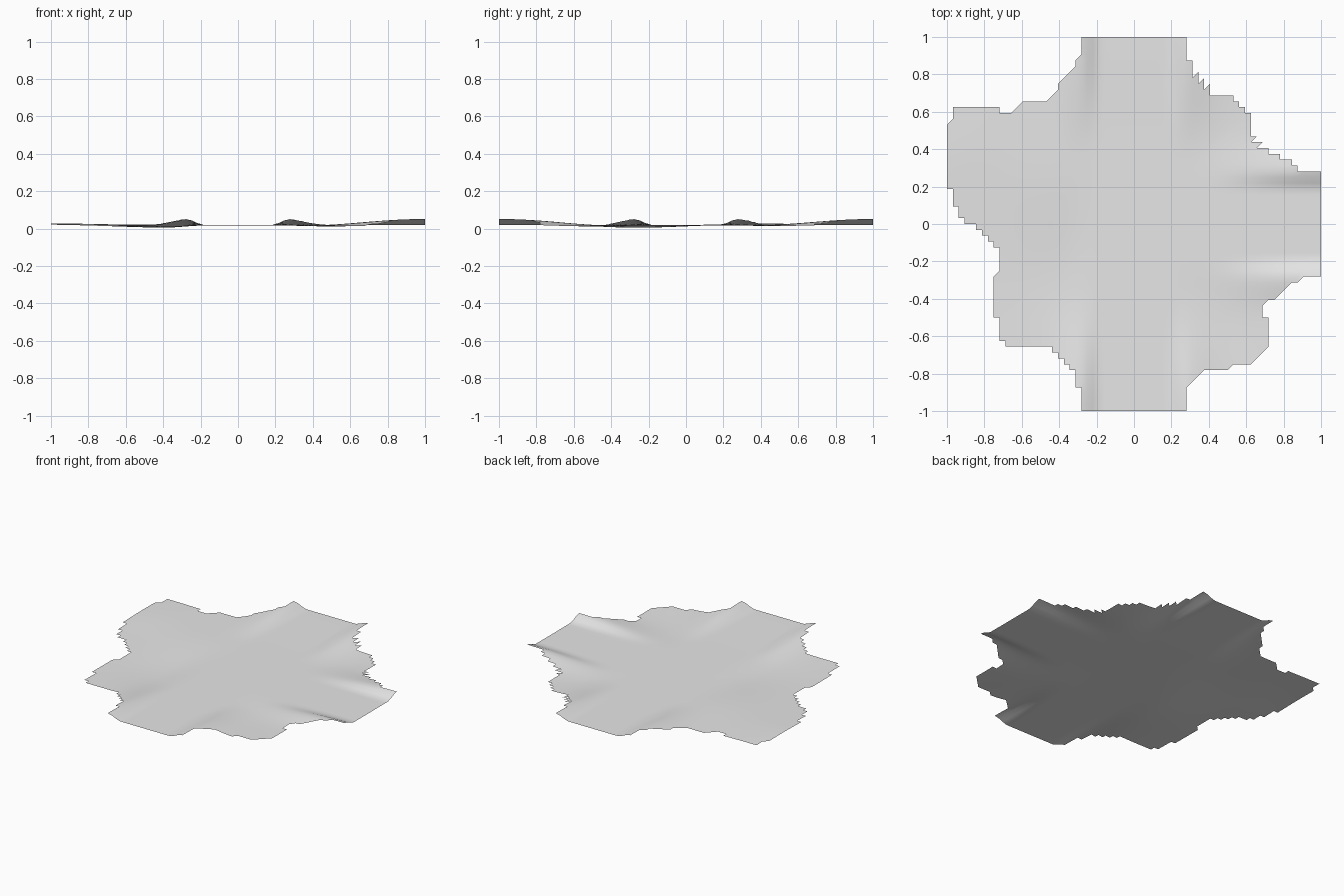
import bpy
import bmesh
import math

cube = bpy.data.objects.get("Cube")
if cube:
    bpy.data.objects.remove(cube, do_unlink=True)

CELLS = 32  # grid cells per unit

# Ragged edge of the ground, in grid cells
OUTLINE = [
    (-9, 32), (9, 32), (9, 28), (10, 28), (10, 26), (13, 23), (13, 22), (16, 22),
    (20, 19), (20, 15), (22, 13), (24, 12), (28, 10), (28, 9), (32, 9),
    (32, -9), (29, -9), (28, -10), (27, -10), (24, -13), (23, -13), (22, -14),
    (22, -16), (23, -16), (23, -21), (20, -24), (17, -24), (16, -25), (12, -25),
    (10, -27), (9, -29), (9, -32), (-9, -32), (-9, -28), (-10, -28), (-10, -26),
    (-14, -21), (-21, -21), (-23, -19), (-23, -16), (-24, -16), (-24, -9),
    (-23, -8), (-23, -4), (-27, 0), (-29, 0), (-31, 4), (-31, 6), (-32, 6),
    (-32, 17), (-31, 18), (-31, 20), (-23, 20), (-23, 19), (-21, 19), (-19, 21),
    (-15, 21), (-13, 23), (-13, 24), (-10, 27), (-10, 28), (-9, 29),
]


def inside(x, y):
    """Even-odd test against the outline."""
    hit = False
    for (ax, ay), (bx, by) in zip(OUTLINE, OUTLINE[1:] + OUTLINE[:1]):
        if (ay > y) != (by > y) and x < ax + (y - ay) * (bx - ax) / (by - ay):
            hit = not hit
    return hit


def ease(a, b, v):
    t = min(max((v - a) / (b - a), 0), 1)
    return t * t * (3 - 2 * t)


def bump(x, y, cx, cy, width):
    return math.exp(-((x - cx) ** 2 + (y - cy) ** 2) / width ** 2)


def bank(across, along):
    """Raised banks on both sides of a flat track, growing towards the edge."""
    side = abs(across)
    inner = ease(0.18, 0.28, side)
    outer = math.exp(-(max(side - 0.28, 0) / 0.13) ** 2)
    return 0.031 * inner * outer * ease(0.35, 0.98, along)


def height(x, y):
    # The three tracks stay level, the open ground rolls gently
    track = max(1 - ease(0.15, 0.4, abs(x)),
                (1 - ease(0.15, 0.4, abs(y))) * ease(-0.1, 0.2, x))
    roll = (0.010 * bump(x, y, -0.95, 0.4, 0.3)
            - 0.012 * bump(x, y, -0.38, -0.25, 0.3)
            - 0.006 * bump(x, y, 0.5, -0.5, 0.25)
            + 0.004 * bump(x, y, -0.45, 0.3, 0.25)
            - 0.004 * bump(x, y, 0.45, 0.5, 0.2))
    banks = max(bank(x, abs(y)), bank(y, x))
    return 0.017 + 0.003 * ease(0.4, 1, max(x, abs(y))) + roll * (1 - track) + banks


# Triangulated ground sheet, trimmed to the outline
bm = bmesh.new()
span = range(-CELLS, CELLS + 1)
grid = {(i, j): bm.verts.new((i / CELLS, j / CELLS, height(i / CELLS, j / CELLS)))
        for i in span for j in span}
for i in span[:-1]:
    for j in span[:-1]:
        for corner in ((i + 1, j), (i, j + 1)):
            cx, cy = (2 * i + 1 + corner[0]) / 3, (2 * j + 1 + corner[1]) / 3
            if inside(cx, cy):
                face = bm.faces.new((grid[i, j], grid[corner], grid[i + 1, j + 1]))
                face.normal_update()
                if face.normal.z < 0:
                    face.normal_flip()
                face.smooth = True
bmesh.ops.delete(bm, geom=[v for v in bm.verts if not v.link_faces], context="VERTS")

mesh = bpy.data.meshes.new("ground_sheet")
bm.to_mesh(mesh)
bm.free()
ground = bpy.data.objects.new("ground_sheet", mesh)
bpy.context.collection.objects.link(ground)

# Pale grey surface
grey = bpy.data.materials.new("pale_grey")
grey.use_nodes = True
colour = (0.8, 0.8, 0.8, 1)
grey.diffuse_color = colour
grey.node_tree.nodes["Principled BSDF"].inputs["Base Color"].default_value = colour
mesh.materials.append(grey)
